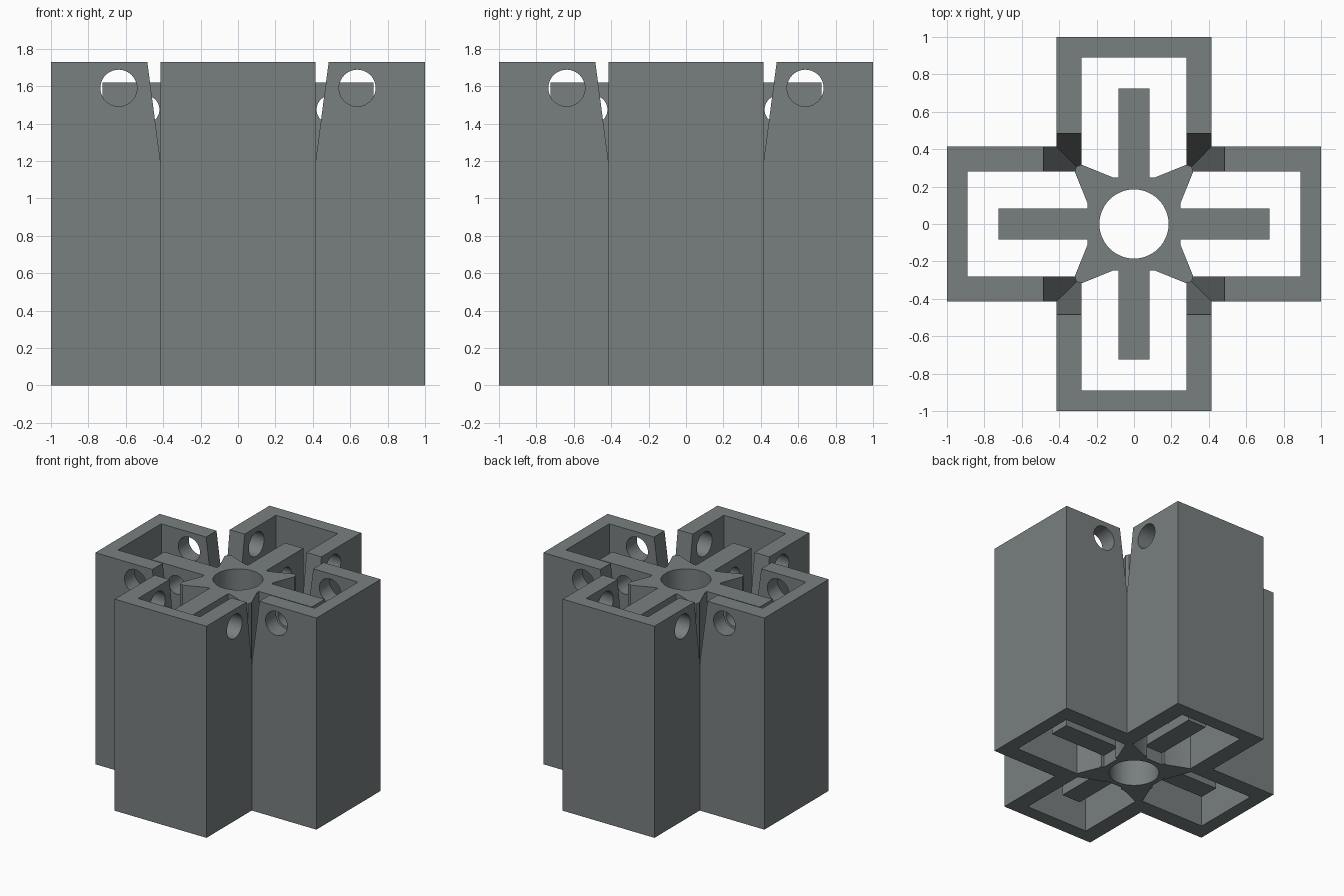
import bpy, bmesh, math
from mathutils import Matrix

if "Cube" in bpy.data.objects:
    bpy.data.objects.remove(bpy.data.objects["Cube"])

H = 1.73          # height of outer shell
HUB_TOP = 1.62    # height of hub and fins
W, WI = 0.415, 0.28   # outer and inner half width of each arm
L, LI = 1.0, 0.89     # outer and inner arm length

grey = bpy.data.materials.new("slate_grey")
grey.diffuse_color = (0.19, 0.212, 0.212, 1)
grey.use_nodes = True
grey.node_tree.nodes["Principled BSDF"].inputs["Base Color"].default_value = grey.diffuse_color


def make(name, bm):
    bmesh.ops.recalc_face_normals(bm, faces=bm.faces)
    me = bpy.data.meshes.new(name)
    bm.to_mesh(me)
    bm.free()
    me.materials.append(grey)
    ob = bpy.data.objects.new(name, me)
    bpy.context.collection.objects.link(ob)
    return ob


def prism(name, pts, z0, z1):
    bm = bmesh.new()
    face = bm.faces.new([bm.verts.new((x, y, z0)) for x, y in pts])
    ext = bmesh.ops.extrude_face_region(bm, geom=[face])
    for v in ext["geom"]:
        if isinstance(v, bmesh.types.BMVert):
            v.co.z = z1
    return make(name, bm)


def around(pts):
    """Repeat a quarter outline four times about the centre."""
    out = []
    for k in range(4):
        c, s = round(math.cos(k * math.pi / 2)), round(math.sin(k * math.pi / 2))
        out += [(c * x - s * y, s * x + c * y) for x, y in pts]
    return out


def cylinder(name, r, depth, matrix):
    bm = bmesh.new()
    bmesh.ops.create_cone(bm, cap_ends=True, segments=48, radius1=r, radius2=r,
                          depth=depth, matrix=matrix)
    return make(name, bm)


def boolean(ob, tool, op="DIFFERENCE"):
    mod = ob.modifiers.new("cut", "BOOLEAN")
    mod.operation, mod.object, mod.solver = op, tool, "EXACT"
    bpy.context.view_layer.objects.active = ob
    bpy.ops.object.modifier_apply(modifier=mod.name)
    bpy.data.objects.remove(tool)


def sideways(r, z, k):
    """Place a cylinder crosswise through the arm at quarter turn k."""
    return (Matrix.Rotation(k * math.pi / 2, 4, "Z") @ Matrix.Translation((r, 0, z))
            @ Matrix.Rotation(math.pi / 2, 4, "X"))


def smooth(ob):
    bpy.ops.object.select_all(action="DESELECT")
    ob.select_set(True)
    bpy.context.view_layer.objects.active = ob
    bpy.ops.object.shade_smooth_by_angle(angle=math.radians(30))


# Cross-shaped hollow shell
shell = prism("cross_shell", around([(L, -W), (L, W), (W, W)]), 0, H)
boolean(shell, prism("cavity", around([(LI, -WI), (LI, WI), (WI, WI)]), -0.1, H + 0.1))

# Tapered notches at the four inner corners
bm = bmesh.new()
slope = 0.07 / 0.53
rings = []
for z in (0.1, H + 0.1):
    p = W + (z - 1.2) * slope
    rings.append([bm.verts.new((sx * p, sy * p, z))
                  for sx, sy in ((-1, -1), (1, -1), (1, 1), (-1, 1))])
bm.faces.new(rings[0])
bm.faces.new(rings[1])
for i in range(4):
    j = (i + 1) % 4
    bm.faces.new((rings[0][i], rings[0][j], rings[1][j], rings[1][i]))
boolean(shell, make("notch", bm))

# Round holes through the arm side walls
for k in range(4):
    boolean(shell, cylinder("wall_hole", 0.098, 1.2, sideways(0.638, 1.59, k)))

# Central hub with diagonal webs to the shell corners
hub = prism("hub", around([(0.225, -0.08), (0.225, 0.08), (0.248, 0.08), (0.248, 0.11),
                           (0.317, 0.28), (0.308, 0.308), (0.28, 0.317),
                           (0.11, 0.248), (0.08, 0.248)]), 0, HUB_TOP)
boolean(hub, cylinder("bore", 0.185, 4, Matrix.Identity(4)))
boolean(shell, hub, "UNION")
smooth(shell)

# Four fins inside the arms, each with two cross holes
for k in range(4):
    fin = prism("fin_%d" % (k + 1),
                [(0.21, -0.083), (0.725, -0.083), (0.725, 0.083), (0.21, 0.083)],
                0.1, HUB_TOP)
    fin.data.transform(Matrix.Rotation(k * math.pi / 2, 4, "Z"))
    for z in (0.25, 1.475):
        boolean(fin, cylinder("fin_hole", 0.075, 0.4, sideways(0.495, z, k)))
    smooth(fin)
